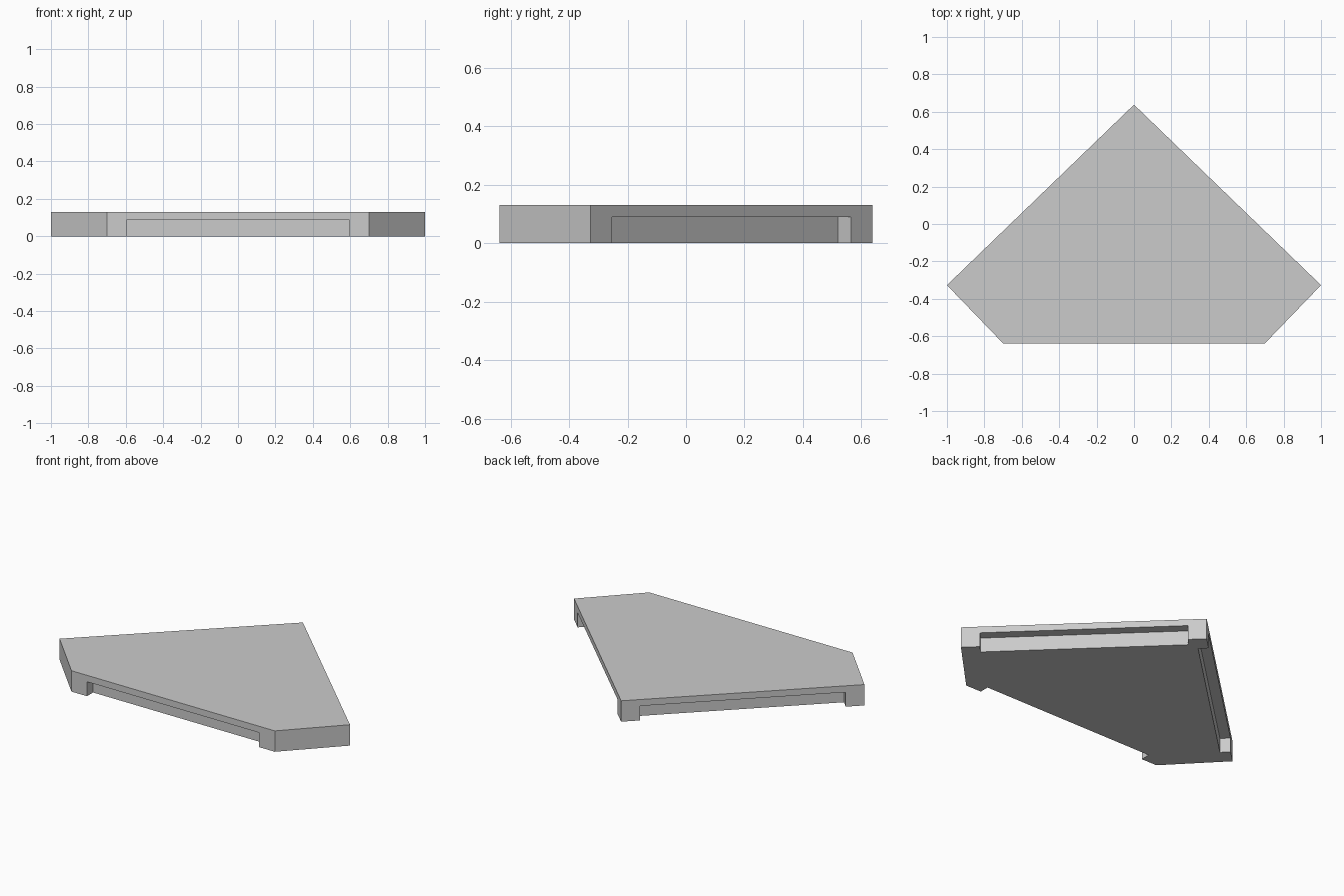
import bpy, bmesh
from math import atan2
from mathutils import Vector, Matrix

cube = bpy.data.objects.get("Cube")
if cube:
    bpy.data.objects.remove(cube, do_unlink=True)

HEIGHT = 0.13
NOTCH_HEIGHT = 0.09
NOTCH_DEPTH = 0.06
END_MARGIN = 0.107
# Outline, counter-clockwise from the front right corner
OUTLINE = [Vector(p) for p in
           [(-0.7, -0.638), (0.7, -0.638), (1, -0.327), (0, 0.638), (-1, -0.327)]]

grey = bpy.data.materials.new("plain_grey")
grey.use_nodes = True
colour = (0.6, 0.6, 0.6, 1)
grey.diffuse_color = colour
grey.node_tree.nodes["Principled BSDF"].inputs["Base Color"].default_value = colour


def mesh_object(name, bm):
    mesh = bpy.data.meshes.new(name)
    bmesh.ops.recalc_face_normals(bm, faces=bm.faces)
    bm.to_mesh(mesh)
    bm.free()
    mesh.materials.append(grey)
    obj = bpy.data.objects.new(name, mesh)
    bpy.context.collection.objects.link(obj)
    return obj


# Five-sided slab
bm = bmesh.new()
base = bm.faces.new([bm.verts.new((p.x, p.y, 0)) for p in OUTLINE])
top = bmesh.ops.extrude_face_region(bm, geom=[base])
bmesh.ops.translate(bm, vec=(0, 0, HEIGHT),
                    verts=[v for v in top["geom"] if isinstance(v, bmesh.types.BMVert)])
slab = mesh_object("floor_slab", bm)

# Rebates under the front edge and the two long back edges
bm = bmesh.new()
for i in (0, 2, 3):
    a, b = OUTLINE[i], OUTLINE[(i + 1) % len(OUTLINE)]
    along = b - a
    mid = (a + b) / 2
    size = (along.length - 2 * END_MARGIN, 2 * NOTCH_DEPTH, 2 * NOTCH_HEIGHT)
    place = (Matrix.Translation((mid.x, mid.y, 0))
             @ Matrix.Rotation(atan2(along.y, along.x), 4, 'Z')
             @ Matrix.Diagonal((*size, 1)))
    bmesh.ops.create_cube(bm, size=1, matrix=place)
cutter = mesh_object("rebate_cutter", bm)
cutter.hide_render = True

cut = slab.modifiers.new("rebates", 'BOOLEAN')
cut.operation = 'DIFFERENCE'
cut.solver = 'EXACT'
cut.object = cutter
bpy.context.view_layer.objects.active = slab
slab.select_set(True)
bpy.ops.object.modifier_apply(modifier=cut.name)
bpy.data.objects.remove(cutter, do_unlink=True)
